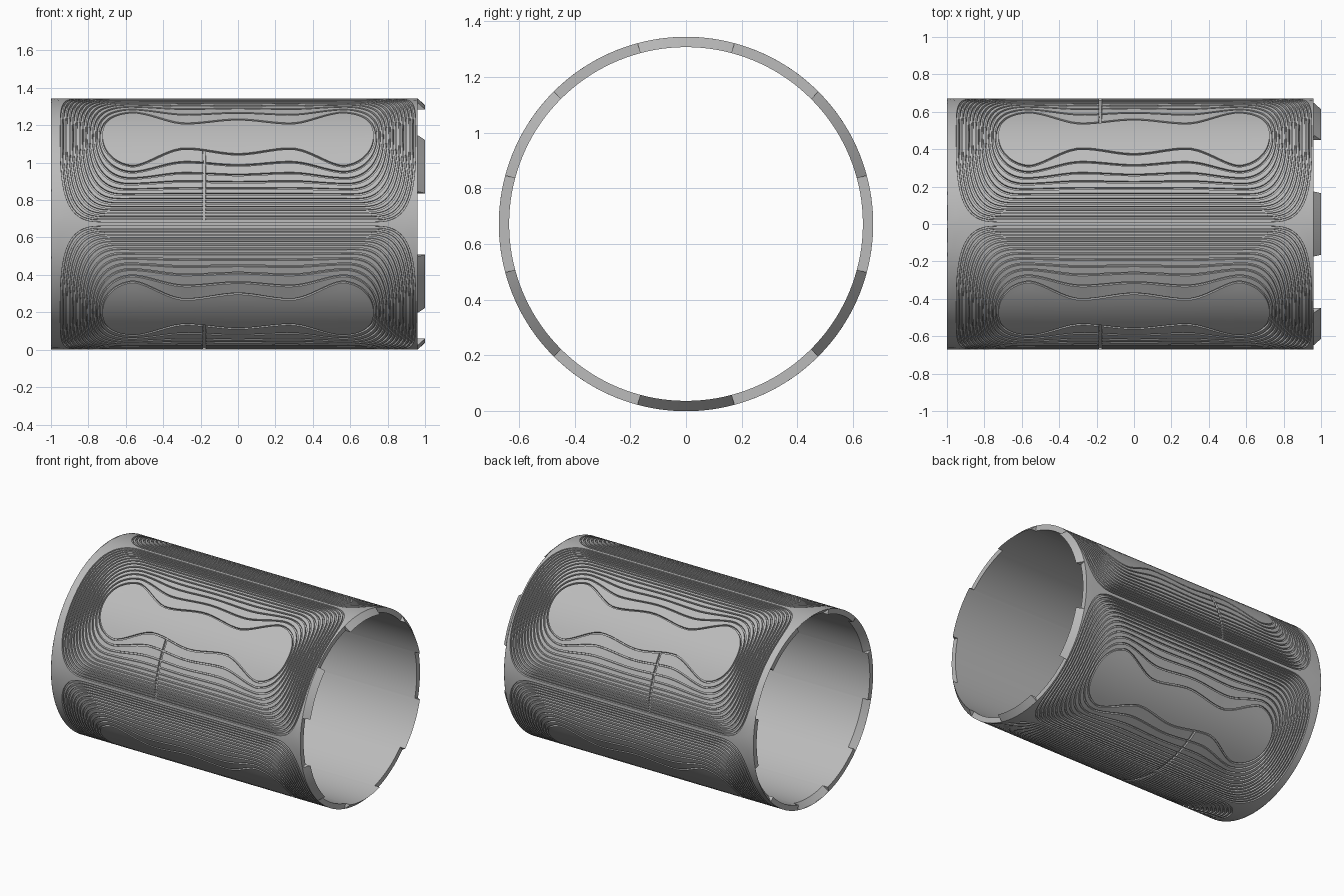
import bpy, bmesh, math
from math import sin, cos, tan, radians, degrees, pi

if "Cube" in bpy.data.objects:
    bpy.data.objects.remove(bpy.data.objects["Cube"])

R, RI = 0.672, 0.635          # outer and inner radius of the tube
LEFT, RIGHT, TAB = -1.0, 0.96, 0.04
WIDTH, DEPTH = 0.011, 0.012   # groove section
LEAD_X = -0.18                # lead groove crossing the windings
CAP = 18                      # samples along each rounded end
# Half angle of each winding, from the innermost outwards
TURNS = [11.3, 17.2, 22, 25.6, 28.7, 31.3, 33.6, 35.6, 37.4, 39, 40.6, 42.1, 43.6]

grey = bpy.data.materials.new("plain grey")
grey.use_nodes = True
grey.diffuse_color = (0.5, 0.5, 0.5, 1)
grey.node_tree.nodes["Principled BSDF"].inputs["Base Color"].default_value = (0.5, 0.5, 0.5, 1)


def smooth(t):
    t = min(max(t, 0), 1)
    return t * t * (3 - 2 * t)


def point(x, r, phi, mirror=1):
    """Point on the tube; phi is measured from the top towards the front."""
    return (x, -mirror * r * sin(phi), R + r * cos(phi))


def finish(bm, name):
    mesh = bpy.data.meshes.new(name)
    bm.to_mesh(mesh)
    bm.free()
    mesh.materials.append(grey)
    obj = bpy.data.objects.new(name, mesh)
    bpy.context.collection.objects.link(obj)
    bpy.ops.object.select_all(action="DESELECT")
    obj.select_set(True)
    bpy.context.view_layer.objects.active = obj
    bpy.ops.object.shade_smooth_by_angle(angle=radians(30))
    return obj


# Samples around a winding: (end sign, angle or x, side)
caps = [smooth(i / CAP) * pi / 2 for i in range(CAP + 1)]
lead = [LEAD_X + d for d in (-0.008, -0.006, 0.006, 0.008)]
mids = [0.5 - 0.04 * i for i in range(26)]
mids = sorted([x for x in mids if abs(x - LEAD_X) > 0.01] + lead, reverse=True)
half = [(1, a) for a in reversed(caps)] + [(0, x) for x in mids] + [(-1, a) for a in caps]
SAMPLES = [(e, t, 1) for e, t in half] + [(e, t, -1) for e, t in half[-2:0:-1]]


def in_lead(sample):
    end, t, side = sample
    return end == 0 and side > 0 and abs(t - LEAD_X) < 0.007


def wave(x):
    """Dumbbell outline of the central island, in degrees."""
    x = abs(x)
    return -3.2 * smooth(x / 0.28) + 9.7 * smooth((x - 0.28) / 0.3)


def winding(k):
    """Closed outline of one winding as (x, angle) pairs."""
    f = k / (len(TURNS) - 1)
    length, x0, p = 0.73 + 0.215 * f, 0.53 + 0.17 * f, 2.2 + 1.3 * f
    pts = []
    for end, t, side in SAMPLES:
        x, cap = t, 1
        if end:
            x = end * (x0 + (length - x0) * max(sin(t), 0) ** (2 / p))
            cap = max(cos(t), 0) ** (2 / p) if t < pi / 2 - 1e-6 else 0
        pts.append((x, radians(side * cap * (TURNS[k] + wave(x) * (1 - f) ** 7))))
    return pts


def offset(pts, d):
    """Move an outline outwards along the surface."""
    out = []
    for i, (x, v) in enumerate(pts):
        (xa, va), (xb, vb) = pts[i - 1], pts[(i + 1) % len(pts)]
        tx, tv = xb - xa, (vb - va) * R
        n = math.hypot(tx, tv) or 1
        out.append((x + d * tv / n, v - d * tx / n / R))
    return out


def border():
    """Rectangular quarter of the tube around one coil."""
    pts = []
    for end, t, side in SAMPLES:
        x, v = t, 1
        if end:
            edge = RIGHT if end > 0 else -LEFT
            if t <= pi / 4 + 1e-6:
                x = end * (0.7 + (edge - 0.7) * tan(t))
            else:
                x, v = end * edge, tan(pi / 2 - t)
        pts.append((x, side * v * pi / 4))
    return pts


# Nested rings of one coil: (outline, groove floor?, crossed by lead?)
first = offset(winding(0), -WIDTH / 2)
rings = [([(x, v * s) for x, v in first], False, False) for s in (0, 0.25, 0.5, 0.75)]
last = len(TURNS) - 1
for k in range(len(TURNS)):
    line = winding(k)
    rings += [(offset(line, -WIDTH / 2), False, k > 0),
              (offset(line, -WIDTH * 0.4), True, False),
              (offset(line, WIDTH * 0.4), True, False),
              (offset(line, WIDTH / 2), False, k < last)]
outer, edge = rings[-1][0], border()
rings.append(([((a + c) / 2, (b + d) / 2) for (a, b), (c, d) in zip(outer, edge)], False, False))
rings.append((edge, False, False))

# Grooved outer skin: two coils per side, mirrored front to back
bm = bmesh.new()
for mirror in (1, -1):
    for centre in (pi / 4, 3 * pi / 4):
        rows = []
        for pts, floor, crossed in rings:
            row = []
            for (x, v), s in zip(pts, SAMPLES):
                low = floor or (crossed and in_lead(s))
                row.append(bm.verts.new(point(x, R - DEPTH * low, centre + v, mirror)))
            rows.append(row)
        n = len(SAMPLES)
        for a, b in zip(rows, rows[1:]):
            for i in range(n):
                j = (i + 1) % n
                quad = (a[i], b[i], b[j], a[j])
                bm.faces.new(quad if mirror < 0 else quad[::-1])
bmesh.ops.remove_doubles(bm, verts=bm.verts, dist=1e-5)
bmesh.ops.recalc_face_normals(bm, faces=bm.faces)
big = max(bm.faces, key=lambda f: f.calc_area())
c = big.calc_center_median()
if big.normal.y * c.y + big.normal.z * (c.z - R) < 0:
    bmesh.ops.reverse_faces(bm, faces=bm.faces)
finish(bm, "grooved_outer_skin")

# Bore with wedge tabs on one end and matching sockets on the other
bm = bmesh.new()
STEP = 2.5
PLAIN = [(LEFT, R), (LEFT, RI), (RIGHT, RI), (RIGHT, R)]
WEDGE = [(LEFT, R), (LEFT + TAB, RI), (RIGHT + TAB, RI), (RIGHT, R)]


def is_tab(deg):
    return int((deg + 15) // 30) % 2 == 0


def add_face(corners):
    bm.faces.new([bm.verts.new(point(x, r, phi)) for x, r, phi in corners])


for i in range(int(360 / STEP)):
    a, b = radians(i * STEP), radians((i + 1) * STEP)
    prof = WEDGE if is_tab((i + 0.5) * STEP) else PLAIN
    for (xa, ra), (xb, rb) in zip(prof, prof[1:]):
        add_face([(xa, ra, a), (xb, rb, a), (xb, rb, b), (xa, ra, b)])
# Side walls of tabs and sockets
for i in range(12):
    phi = radians(15 + 30 * i)
    for x in (LEFT, RIGHT):
        tri = [(x, R, phi), (x, RI, phi), (x + TAB, RI, phi)]
        flip = (i % 2 == 0) == (x == RIGHT)
        add_face(tri[::-1] if flip else tri)
bmesh.ops.remove_doubles(bm, verts=bm.verts, dist=1e-5)
bm.normal_update()
# Turn the bore and its rims to face away from the wall
probe = next(f for f in bm.faces if f.calc_area() > 0.03)
c = probe.calc_center_median()
if probe.normal.y * c.y + probe.normal.z * (c.z - R) > 0:
    bmesh.ops.reverse_faces(bm, faces=bm.faces)
finish(bm, "bore_with_wedge_tabs")
